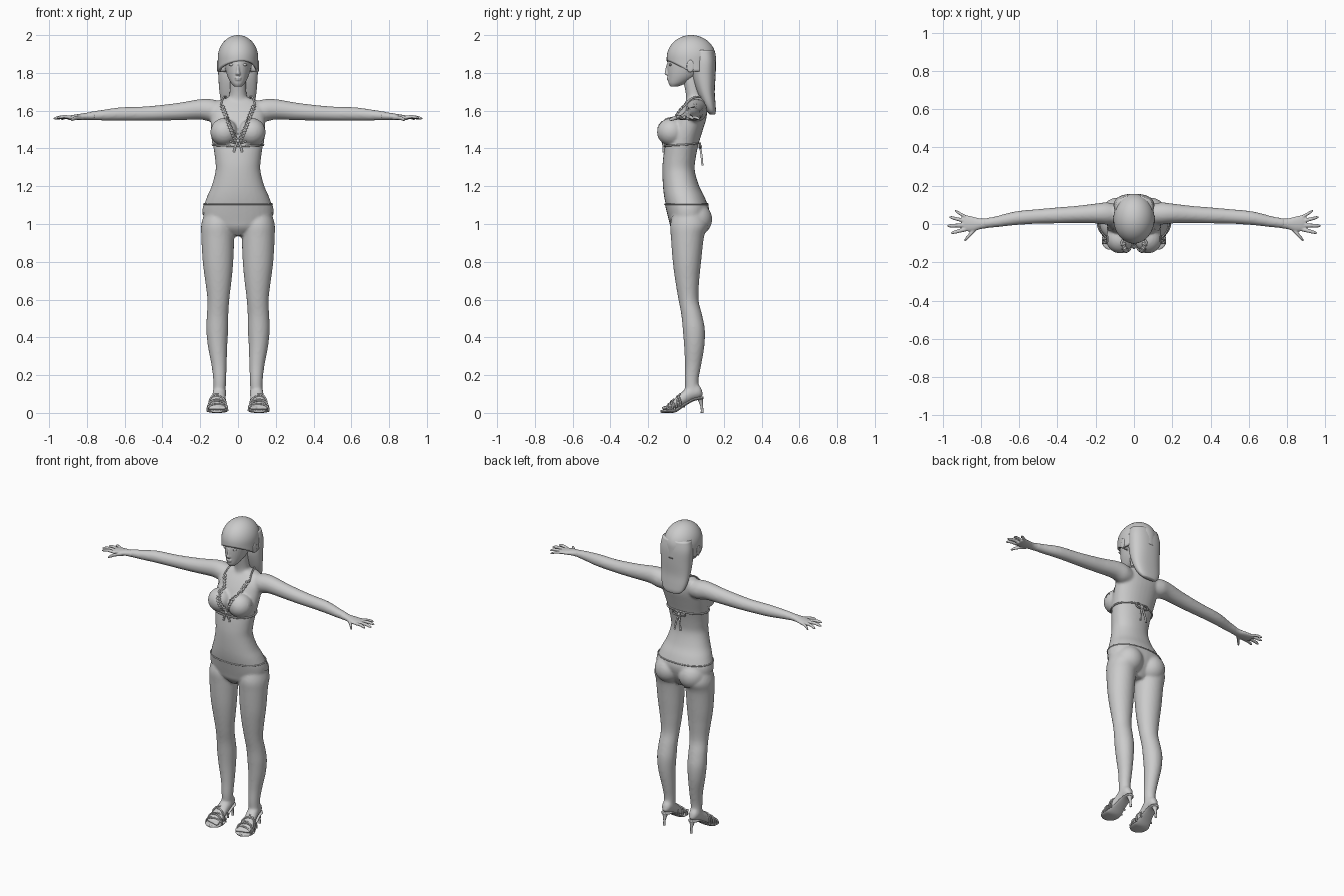
import bpy, bmesh, math
from mathutils import Vector, Matrix
from mathutils.bvhtree import BVHTree

if "Cube" in bpy.data.objects:
    bpy.data.objects.remove(bpy.data.objects["Cube"])

AXES = {'Z': (Vector((1, 0, 0)), Vector((0, 1, 0))),
        'X': (Vector((0, 1, 0)), Vector((0, 0, 1))),
        'Y': (Vector((1, 0, 0)), Vector((0, 0, 1)))}


def spline(rows, steps=4):
    out = []
    for i in range(len(rows) - 1):
        p = [rows[max(0, min(len(rows) - 1, i + k))] for k in (-1, 0, 1, 2)]
        for s in range(steps):
            t = s / steps
            out.append([b + .5 * t * (c - a + t * (2*a - 5*b + 4*c - d + t * (3*(b - c) + d - a)))
                        for a, b, c, d in zip(*p)])
    return out + [list(rows[-1])]


def loft(bm, rows, axis='Z', side=1, n=28, power=1.0):
    """rows: centre x, y, z and the two half sizes of an oval section"""
    u, v = AXES[axis]
    rings = []
    for x, y, z, a, b in spline(rows):
        ring = []
        for k in range(n):
            c, s = math.cos(2 * math.pi * k / n), math.sin(2 * math.pi * k / n)
            c, s = math.copysign(abs(c) ** power, c), math.copysign(abs(s) ** power, s)
            p = Vector((x, y, z)) + u * (max(a, .002) * c) + v * (max(b, .002) * s)
            p.x *= side
            ring.append(bm.verts.new(p))
        rings.append(ring)
    for r, q in zip(rings, rings[1:]):
        for k in range(n):
            bm.faces.new((r[k], r[(k + 1) % n], q[(k + 1) % n], q[k]))
    bm.faces.new(rings[0])
    bm.faces.new(rings[-1])


def upright(bm, rows, side=1, power=1.0):
    """rows: z, centre x, half width, front y, back y"""
    loft(bm, [(x, (f + b) / 2, z, w, (b - f) / 2) for z, x, w, f, b in rows], 'Z', side, 32, power)


def ball(bm, centre, size):
    m = Matrix.Translation(centre) @ Matrix.Diagonal((*size, 1))
    bmesh.ops.create_uvsphere(bm, u_segments=24, v_segments=16, radius=1, matrix=m)


def finish(name, bm, voxel=0, smooth=0):
    if voxel or smooth == 0:
        bmesh.ops.recalc_face_normals(bm, faces=bm.faces[:])
    for f in bm.faces:
        f.smooth = True
    me = bpy.data.meshes.new(name)
    bm.to_mesh(me)
    bm.free()
    ob = bpy.data.objects.new(name, me)
    bpy.context.collection.objects.link(ob)
    if voxel:
        m = ob.modifiers.new("merge", 'REMESH')
        m.mode, m.voxel_size, m.use_smooth_shade = 'VOXEL', voxel, True
        m = ob.modifiers.new("soften", 'SMOOTH')
        m.factor, m.iterations = .5, smooth
    return ob


def tube(name, pts, r, cyclic=False):
    cu = bpy.data.curves.new(name, 'CURVE')
    cu.dimensions, cu.bevel_depth, cu.bevel_resolution, cu.resolution_u = '3D', r, 1, 3
    cu.use_fill_caps = True
    sp = cu.splines.new('BEZIER')
    sp.bezier_points.add(len(pts) - 1)
    sp.use_cyclic_u = cyclic
    for b, p in zip(sp.bezier_points, pts):
        b.co = p
        b.handle_left_type = b.handle_right_type = 'AUTO'
    bpy.context.collection.objects.link(bpy.data.objects.new(name, cu))


# Body: torso, neck, limbs and feet merged into one skin
bm = bmesh.new()
upright(bm, [(.94, 0, .05, -.04, .06), (.98, 0, .14, -.075, .085), (1.02, 0, .178, -.087, .105),
             (1.08, 0, .184, -.102, .118), (1.14, 0, .166, -.115, .10), (1.2, 0, .14, -.122, .07),
             (1.28, 0, .119, -.125, .047), (1.34, 0, .121, -.122, .05), (1.42, 0, .132, -.11, .066),
             (1.5, 0, .142, -.085, .09), (1.56, 0, .146, -.06, .108), (1.61, 0, .15, -.03, .113),
             (1.65, 0, .11, 0, .11), (1.67, 0, .05, .01, .10)], power=.92)
upright(bm, [(1.62, 0, .06, -.005, .11), (1.68, 0, .046, 0, .088), (1.76, 0, .043, -.015, .075),
             (1.82, 0, .04, -.015, .07)])
for s in (1, -1):
    upright(bm, [(1.08, .1, .07, -.06, .08), (1.0, .107, .087, -.083, .115), (.93, .107, .087, -.08, .095),
                 (.8, .106, .081, -.07, .08), (.7, .104, .07, -.057, .07), (.6, .104, .058, -.04, .066),
                 (.52, .108, .057, -.025, .085), (.44, .11, .058, -.017, .1), (.35, .108, .051, -.01, .097),
                 (.25, .1, .04, -.006, .08), (.17, .097, .034, -.008, .066), (.11, .098, .033, -.005, .07)], s)
    ball(bm, (s * .085, .05, 1.025), (.084, .085, .085))      # seat
    ball(bm, (s * .072, -.078, 1.487), (.071, .072, .07))     # chest
    loft(bm, [(.08, .05, 1.595, .05, .05), (.14, .055, 1.601, .058, .06), (.2, .055, 1.607, .052, .054),
              (.3, .05, 1.597, .045, .047), (.4, .045, 1.589, .042, .042), (.5, .04, 1.584, .038, .038),
              (.62, .03, 1.582, .036, .036), (.72, .012, 1.576, .029, .028), (.79, .003, 1.572, .025, .021)],
         'X', s)
    loft(bm, [(.097, .088, .1, .012, .012), (.098, .07, .112, .028, .034), (.098, .03, .108, .035, .045),
              (.103, -.02, .073, .038, .04), (.109, -.06, .045, .046, .028), (.111, -.095, .03, .048, .016)],
         'Y', s)
    for k in range(5):                                        # toes
        ball(bm, (s * (.073 + .019 * k), -.112 + .006 * k, .026), (.0125 - .001 * k, .02, .012))
body = finish("body", bm, .008, 6)

# Hands
for s, nm in ((1, "left_hand"), (-1, "right_hand")):
    bm = bmesh.new()
    loft(bm, [(.76, .005, 1.573, .026, .022), (.8, .001, 1.57, .027, .019), (.84, 0, 1.567, .038, .016),
              (.88, .004, 1.563, .042, .013), (.9, .005, 1.561, .036, .009)], 'X', s)
    for x0, y0, x1, y1, z1, r in ((.88, -.028, .956, -.047, 1.562, .010), (.88, -.006, .976, -.01, 1.558, .0105),
                                  (.88, .015, .964, .036, 1.556, .010), (.875, .034, .937, .07, 1.554, .009),
                                  (.82, -.015, .886, -.086, 1.55, .0125)):
        P = [(x0 + (x1 - x0) * t, y0 + (y1 - y0) * t, 1.563 + (z1 - 1.563) * t + .006 * math.sin(math.pi * t),
              r * q, r * q * .9) for t, q in ((0, 1.1), (.5, 1), (.85, .85), (1, .4))]
        loft(bm, P, 'X', s, 12)
    finish(nm, bm, .004, 2)

# Head with nose, lips and ears
bm = bmesh.new()
upright(bm, [(1.727, 0, .018, -.082, -.045), (1.745, 0, .036, -.092, .0), (1.78, 0, .055, -.096, .06),
             (1.82, 0, .067, -.099, .1), (1.86, 0, .073, -.098, .12), (1.92, 0, .07, -.088, .12),
             (1.965, 0, .045, -.05, .09)])
loft(bm, [(0, -.088, 1.785, .012, .012), (0, -.1, 1.795, .013, .013), (0, -.099, 1.815, .008, .011),
          (0, -.095, 1.845, .006, .009)])
ball(bm, (0, -.095, 1.773), (.018, .008, .005))
ball(bm, (0, -.093, 1.764), (.015, .008, .005))
for s in (1, -1):
    loft(bm, [(.06, .02, 1.83, .015, .025), (.098, .02, 1.833, .016, .03), (.108, .023, 1.836, .02, .034),
              (.111, .023, 1.836, .012, .022)], 'X', s, 16)
finish("head", bm, .004, 3)
bm = bmesh.new()
for s in (1, -1):
    ball(bm, (s * .033, -.083, 1.843), (.015, .008, .007))
finish("eyes", bm)

# Hair cap with swept fringe: rings run from crown to a varying lower edge
bm = bmesh.new()
N, M, C = 64, 20, Vector((0, .028, 1.88))
crown = bm.verts.new(C + Vector((0, 0, .12)))
prev = None
for j in range(1, M + 1):
    ring = []
    for i in range(N):
        a = 2 * math.pi * i / N
        c = math.cos(a)
        edge = 1.862 - .055 * min(1, (1 - c) * 1.1) + .012 * math.sin(a) * max(c, 0)
        t = j / M * (math.pi / 2 + (C.z - edge) / .12)
        r, z = (math.sin(t), math.cos(t)) if t < math.pi / 2 else (1, math.pi / 2 - t)
        ring.append(bm.verts.new(C + Vector((.107 * r * math.sin(a), -.13 * r * c, .12 * z))))
    for i in range(N):
        k = (i + 1) % N
        bm.faces.new((crown, ring[i], ring[k]) if prev is None else (prev[i], ring[i], ring[k], prev[k]))
    prev = ring
cap = finish("hair_cap", bm)
cap.modifiers.new("thickness", 'SOLIDIFY').thickness = .012

# Long hair down the back
bm = bmesh.new()
upright(bm, [(1.92, 0, .095, .03, .148), (1.86, 0, .106, .035, .157), (1.78, 0, .104, .035, .156),
             (1.7, 0, .098, .058, .152), (1.64, 0, .088, .085, .156), (1.6, 0, .072, .108, .158),
             (1.58, 0, .05, .125, .154)], power=.85)
finish("back_hair", bm)

# Clothing is cut from the finished skin and pushed slightly outwards
deps = bpy.context.evaluated_depsgraph_get()
skin = BVHTree.FromObject(body, deps)
skin_mesh = bpy.data.meshes.new_from_object(body.evaluated_get(deps))


def cloth(name, planes, offset=.004):
    bm = bmesh.new()
    bm.from_mesh(skin_mesh)
    for co, no in planes:
        bmesh.ops.bisect_plane(bm, geom=bm.verts[:] + bm.edges[:] + bm.faces[:], plane_co=co,
                               plane_no=no, clear_outer=True)
    bm.normal_update()
    for v, n in [(v, v.normal.copy()) for v in bm.verts]:
        v.co += n * offset
    finish(name, bm, 0, 1)


def around(a, z, out=.004):
    d = Vector((math.sin(a), -math.cos(a), 0))
    c = Vector((0, -.01, z))
    hit = skin.ray_cast(c + d * .5, -d)[0] or c + d * .13
    return hit + d * out


def front(x, z, out=.005):
    hit = skin.ray_cast(Vector((x, -1, z)), Vector((0, 1, 0)))[0] or Vector((x, -.05, z))
    return hit - Vector((0, out, 0))


cloth("bikini_bottom", [((0, 0, 1.11), (0, 0, 1))] +
      [((0, 0, .925), (s * .72, -.25, -1)) for s in (1, -1)])
ring = [2 * math.pi * k / 40 for k in range(40)]
tube("waistband", [around(a, 1.105) for a in ring], .004, True)
tube("chest_band", [around(a, 1.42 - .008 * math.cos(a)) for a in ring], .005, True)

for s in (1, -1):
    cloth("bikini_cup", [((s * .012, 0, 1.44), (-s * .19, 0, .073)), ((s * .15, 0, 1.47), (s * .14, 0, .05)),
                         ((0, 0, 1.425), (0, 0, -1)), ((0, -.02, 0), (0, 1, 0))])
    # wavy neckline trim, then halter strap to the nape
    pts = []
    for k in range(27):
        t, w = k / 26, .007 * (-1) ** k
        pts.append(front(s * (.012 + .073 * t + w), 1.44 + .185 * t - w * .4, .006))
    tube("ruffle", pts, .006)
    tube("halter_strap", [pts[-1], (s * .08, .03, 1.665), (s * .06, .085, 1.675), (0, .115, 1.67)], .005)

# Bows at the front and the back
for nm, y, z, drop, dy in (("front_bow", front(0, 1.44).y - .012, 1.44, .06, .004), ("back_bow", .075, 1.41, .1, .012)):
    bm = bmesh.new()
    ball(bm, (0, y, z), (.01, .01, .01))
    finish(nm + "_knot", bm)
    for s in (1, -1):
        tube(nm + "_loop", [(0, y, z), (s * .03, y, z + .018), (s * .045, y, z + .004), (s * .03, y, z - .008)],
             .005, True)
        tube(nm + "_tail", [(0, y, z), (s * .014, y + dy * .6, z - drop * .5), (s * .022, y + dy, z - drop)], .006)

# Open high-heeled shoes
for s in (1, -1):
    bm = bmesh.new()
    loft(bm, [(.111, -.134, .008, .025, .007), (.111, -.115, .009, .05, .009), (.111, -.08, .01, .056, .01),
              (.109, -.05, .015, .052, .01), (.104, -.01, .042, .041, .009), (.099, .04, .07, .034, .008),
              (.098, .075, .077, .03, .008), (.098, .093, .08, .015, .007)], 'Y', s)
    loft(bm, [(.098, .086, 0, .008, .008), (.098, .084, .03, .007, .007), (.098, .078, .06, .014, .012),
              (.098, .074, .08, .022, .018)], 'Z', s, 16)
    finish("shoe_sole_and_heel", bm)
    for y0, y1, w, zb, h in ((-.10, -.085, .054, .01, .037), (-.06, -.09, .053, .012, .052),
                             (-.085, -.045, .051, .013, .058), (-.025, -.06, .046, .025, .064),
                             (-.05, -.01, .045, .028, .072)):
        tube("shoe_strap", [(s * (.109 + w * math.cos(t)), y0 + (y1 - y0) * t / math.pi, zb + h * math.sin(t) ** .7)
                            for t in [math.pi * k / 8 * .999 for k in range(9)]], .005)
